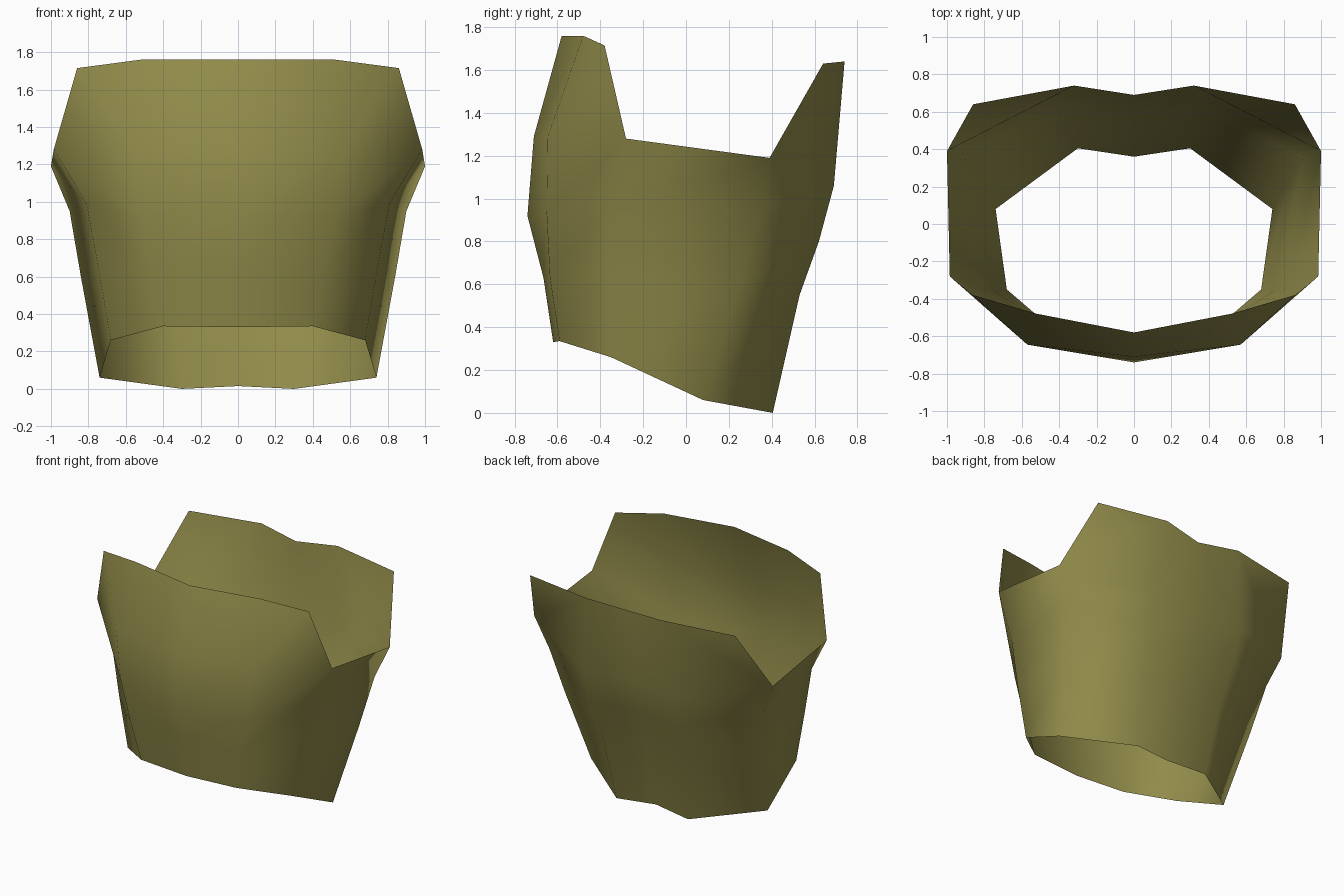
import bpy, bmesh

if "Cube" in bpy.data.objects:
    bpy.data.objects.remove(bpy.data.objects["Cube"])

# Half of the shell: vertical columns from front centre round to back centre,
# each listed from lower rim to upper rim
columns = [
    [(0, -.62, .33), (0, -.665, .63), (0, -.74, .92), (0, -.71, 1.29), (0, -.58, 1.76)],
    [(.40, -.59, .335), (.46, -.635, .63), (.53, -.65, .93), (.57, -.645, 1.29), (.52, -.48, 1.76)],
    [(.68, -.35, .26), (.745, -.36, .64), (.81, -.35, .99), (.985, -.28, 1.28), (.86, -.38, 1.715)],
    [(.74, .08, .06), (.84, .25, .60), (.90, .35, .95), (1.0, .39, 1.19), (.86, .64, 1.63)],
    [(.30, .405, 0), (.34, .53, .55), (.37, .62, .80), (.38, .69, 1.06), (.32, .74, 1.64)],
    [(0, .36, .015), (0, .48, .55), (0, .575, .80), (0, .64, 1.06), (0, .69, 1.61)],
]

bm = bmesh.new()
grid = [[bm.verts.new(p) for p in col] for col in columns]
for c in range(len(grid) - 1):
    for r in range(4):
        if c == 2 and r == 3:      # open arm notch at the side
            continue
        a, b = grid[c], grid[c + 1]
        bm.faces.new((a[r], b[r], b[r + 1], a[r + 1])).smooth = True

# Mirror to the other side and weld the centre seams
geom = bm.verts[:] + bm.edges[:] + bm.faces[:]
bmesh.ops.mirror(bm, geom=geom, axis='X', merge_dist=0.001)
bmesh.ops.remove_doubles(bm, verts=bm.verts[:], dist=0.001)
bmesh.ops.recalc_face_normals(bm, faces=bm.faces[:])

# Make sure the normals point outward (front faces look toward -y)
front = min(bm.faces, key=lambda f: f.calc_center_median().y)
if front.normal.y > 0:
    bmesh.ops.reverse_faces(bm, faces=bm.faces[:])

mesh = bpy.data.meshes.new("torso_shell")
bm.to_mesh(mesh)
bm.free()
shell = bpy.data.objects.new("torso_shell", mesh)
bpy.context.collection.objects.link(shell)

# Single olive cloth colour
olive = bpy.data.materials.new("olive")
olive.diffuse_color = (0.29, 0.265, 0.07, 1)
olive.use_nodes = True
olive.node_tree.nodes["Principled BSDF"].inputs["Base Color"].default_value = olive.diffuse_color
mesh.materials.append(olive)
